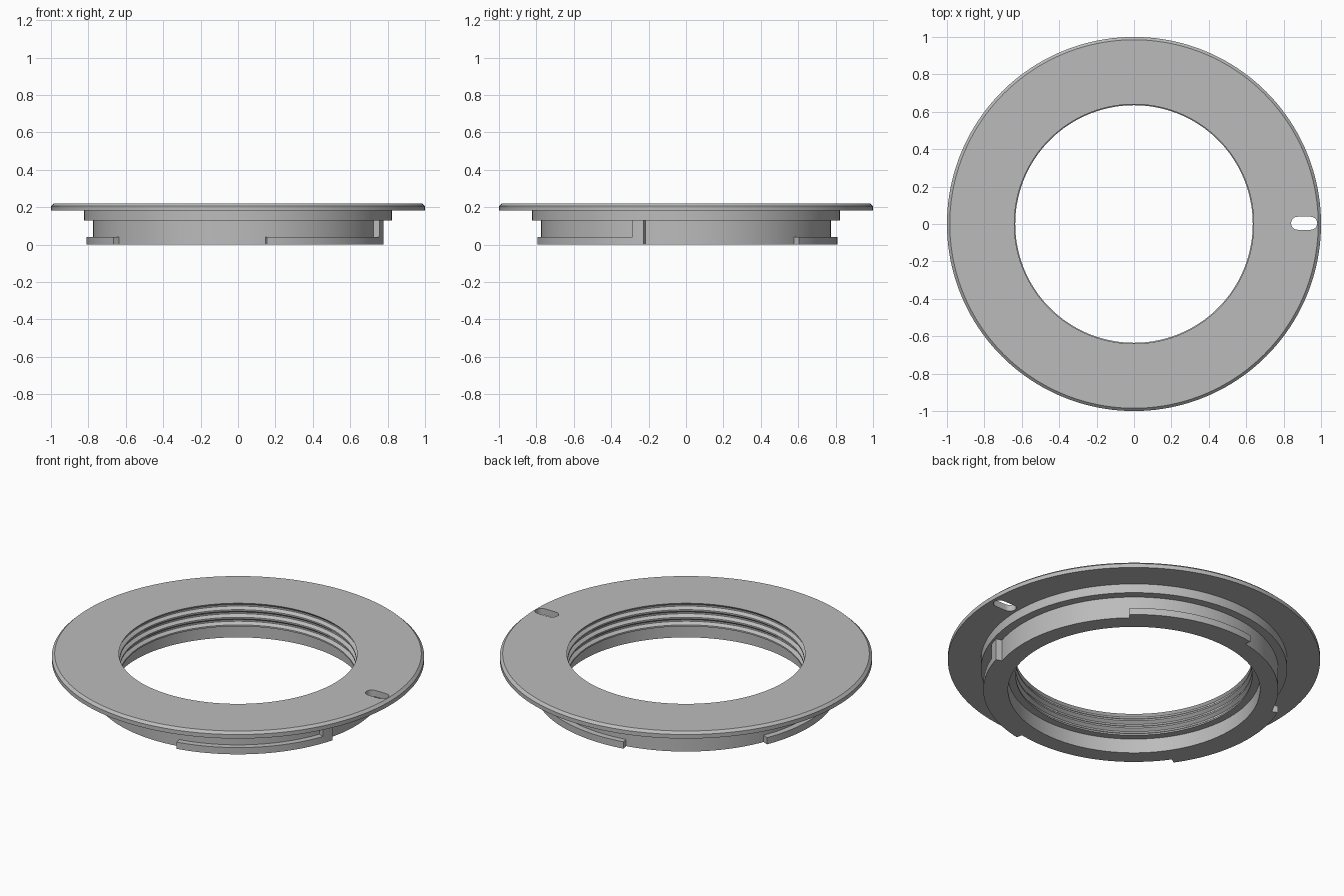
import bpy, bmesh
from math import radians, cos, sin, pi

cube = bpy.data.objects.get("Cube")
if cube:
    bpy.data.objects.remove(cube, do_unlink=True)

metal = bpy.data.materials.new("satin_grey_metal")
metal.use_nodes = True
GREY = (0.5, 0.5, 0.5, 1)
metal.diffuse_color = GREY
metal.node_tree.nodes["Principled BSDF"].inputs["Base Color"].default_value = GREY


def finish(bm, name):
    bmesh.ops.remove_doubles(bm, verts=bm.verts[:], dist=1e-5)
    bmesh.ops.recalc_face_normals(bm, faces=bm.faces[:])
    mesh = bpy.data.meshes.new(name)
    bm.to_mesh(mesh)
    bm.free()
    mesh.materials.append(metal)
    ob = bpy.data.objects.new(name, mesh)
    bpy.context.collection.objects.link(ob)
    return ob


def smooth(ob):
    bpy.ops.object.select_all(action='DESELECT')
    ob.select_set(True)
    bpy.context.view_layer.objects.active = ob
    bpy.ops.object.shade_smooth_by_angle(angle=radians(25))


def revolve(name, profile, start=0, end=360, steps=160):
    """Sweep a closed (radius, z) profile around z between two angles."""
    bm = bmesh.new()
    a = radians(start)
    verts = [bm.verts.new((r * cos(a), r * sin(a), z)) for r, z in profile]
    face = bm.faces.new(verts)
    full = end - start >= 360
    if full:
        edges = face.edges[:]
        bm.faces.remove(face)
        geom = verts + edges
    else:
        bmesh.ops.duplicate(bm, geom=[face])
        geom = verts + face.edges[:] + [face]
    bmesh.ops.spin(bm, geom=geom, cent=(0, 0, 0), axis=(0, 0, 1),
                   angle=radians(end - start), steps=steps)
    return finish(bm, name)


# Ring body: flange, shoulder, neck, smooth lower bore and threaded upper bore
TOP, FLANGE_Z, SHOULDER_Z, THREAD_Z = 0.22, 0.182, 0.128, 0.085
NECK_R, TAB_R, BORE_R, CREST_R, ROOT_R = 0.775, 0.81, 0.677, 0.635, 0.652
profile = [(CREST_R + 0.005, TOP), (0.985, TOP), (1.0, 0.206), (1.0, FLANGE_Z),
           (0.823, FLANGE_Z), (0.823, SHOULDER_Z), (NECK_R, SHOULDER_Z),
           (NECK_R, 0), (BORE_R, 0), (BORE_R, THREAD_Z)]
turns = 3
pitch = (TOP - THREAD_Z) / turns
for i in range(turns):
    z = THREAD_Z + i * pitch
    profile += [(CREST_R, z), (CREST_R, z + pitch * 0.2),
                (ROOT_R, z + pitch * 0.5), (ROOT_R, z + pitch * 0.7)]
body = revolve("adapter_ring", profile)

# Rounded slot through the flange
bm = bmesh.new()
outline = []
for centre, first in ((0.945, -pi / 2), (0.875, pi / 2)):
    for i in range(13):
        a = first + pi * i / 12
        outline.append(bm.verts.new((centre + 0.035 * cos(a), 0.004 + 0.035 * sin(a), 0.15)))
base = bm.faces.new(outline)
top = bmesh.ops.extrude_face_region(bm, geom=[base])
bmesh.ops.translate(bm, vec=(0, 0, 0.1),
                    verts=[v for v in top["geom"] if isinstance(v, bmesh.types.BMVert)])
cutter = finish(bm, "slot_cutter")
cut = body.modifiers.new("slot", 'BOOLEAN')
cut.operation = 'DIFFERENCE'
cut.solver = 'EXACT'
cut.object = cutter
bpy.ops.object.select_all(action='DESELECT')
body.select_set(True)
bpy.context.view_layer.objects.active = body
bpy.ops.object.modifier_apply(modifier=cut.name)
bpy.data.objects.remove(cutter, do_unlink=True)
smooth(body)


# Bayonet tabs and the stop at the end of the front tab
def block(name, start, end, height):
    inner = NECK_R - 0.004
    ob = revolve(name, [(inner, 0), (TAB_R, 0), (TAB_R, height), (inner, height)],
                 start, end, max(3, int((end - start) / 2)))
    smooth(ob)


block("front_bayonet_tab", -79, -20.7, 0.04)
block("back_bayonet_tab", 48.3, 100.5, 0.04)
block("right_bayonet_tab", 157.5, 214.8, 0.04)
block("bayonet_stop", -20.7, -16.3, SHOULDER_Z)
